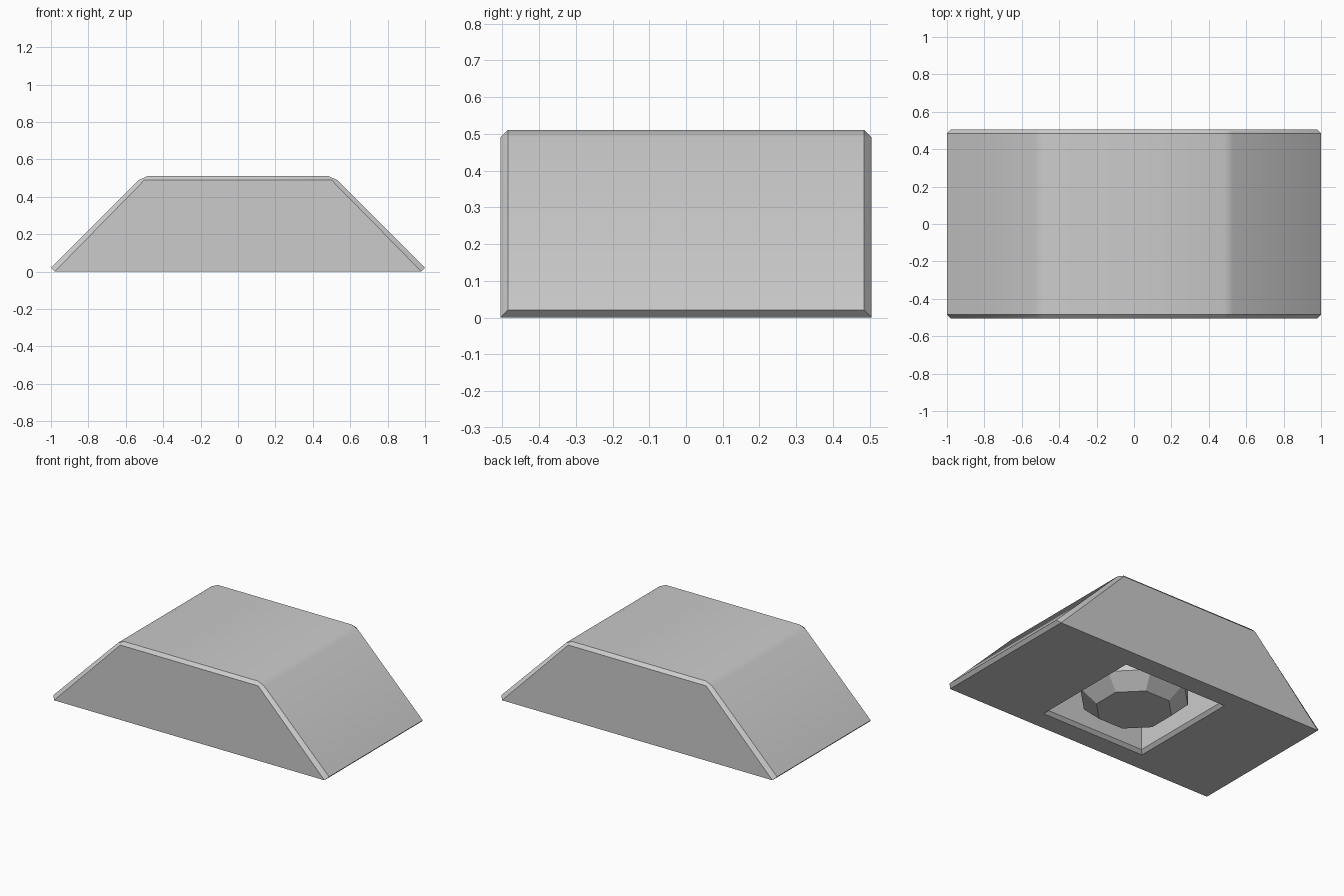
import bpy, bmesh, math

if "Cube" in bpy.data.objects:
    bpy.data.objects.remove(bpy.data.objects["Cube"])


def finish(bm, name):
    bmesh.ops.recalc_face_normals(bm, faces=bm.faces[:])
    mesh = bpy.data.meshes.new(name)
    bm.to_mesh(mesh)
    bm.free()
    obj = bpy.data.objects.new(name, mesh)
    bpy.context.collection.objects.link(obj)
    bpy.ops.object.select_all(action='DESELECT')
    obj.select_set(True)
    bpy.context.view_layer.objects.active = obj
    bpy.ops.object.shade_smooth_by_angle(angle=math.radians(30))
    return obj


def bridge(bm, a, b):
    n = len(a)
    for i in range(n):
        j = (i + 1) % n
        bm.faces.new((a[i], a[j], b[j], b[i]))


# Double-sloped block: end profile plus a slightly larger profile behind the bevel
END = [(-0.98, 0), (-0.5, 0.49), (0.5, 0.49), (0.98, 0)]
SKIN = [(-1, 0.02), (-0.53, 0.49), (-0.485, 0.51),
        (0.485, 0.51), (0.53, 0.49), (1, 0.02)]
bm = bmesh.new()
ends, skins = [], []
for s in (-1, 1):
    e = [bm.verts.new((x, s * 0.505, z)) for x, z in END]
    k = [bm.verts.new((x, s * 0.485, z)) for x, z in SKIN]
    bm.faces.new(e)
    bm.faces.new((e[0], e[1], k[1], k[0]))
    bm.faces.new((e[1], k[2], k[1]))
    bm.faces.new((e[1], e[2], k[3], k[2]))
    bm.faces.new((e[2], k[4], k[3]))
    bm.faces.new((e[2], e[3], k[5], k[4]))
    ends.append(e)
    skins.append(k)
(e0, e1), (k0, k1) = ends, skins
for i in range(5):
    bm.faces.new((k0[i], k0[i + 1], k1[i + 1], k1[i]))
for i, j in ((0, 0), (3, 5)):
    bm.faces.new((e0[i], k0[j], k1[j], e1[i]))

# Underside with a chamfered square socket
ring = [e0[0], e0[3], e1[3], e1[0]]
for h, z in ((0.375, 0), (0.355, 0.02), (0.355, 0.25)):
    nxt = [bm.verts.new((x * h, y * h, z))
           for x, y in ((-1, -1), (1, -1), (1, 1), (-1, 1))]
    bridge(bm, ring, nxt)
    ring = nxt
bm.faces.new(ring)
finish(bm, "sloped_block")

# Eight-sided chamfered peg inside the socket
bm = bmesh.new()
rings = []
for r, z in ((0.23, 0), (0.33, 0.09), (0.33, 0.25)):
    rings.append([bm.verts.new((r * math.cos(a), r * math.sin(a), z))
                  for a in (math.radians(22.5 + 45 * i) for i in range(8))])
bm.faces.new(rings[0])
for a, b in zip(rings, rings[1:]):
    bridge(bm, a, b)
bm.faces.new(rings[-1])
finish(bm, "socket_peg")
